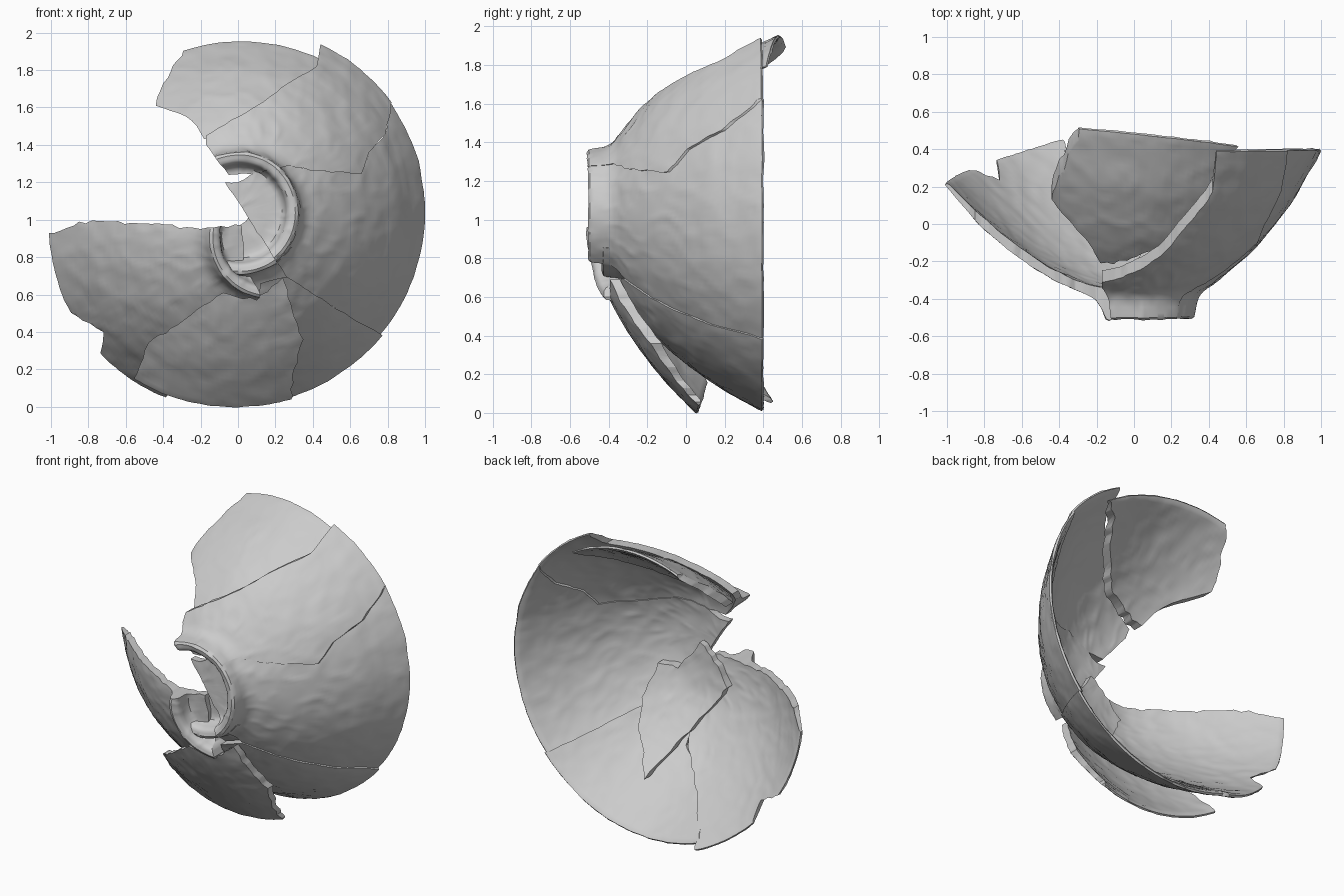
import bpy, bmesh, random
from math import cos, sin, pi, radians
from mathutils import Vector, Matrix, Euler, noise

if "Cube" in bpy.data.objects:
    bpy.data.objects.remove(bpy.data.objects["Cube"])

# Bowl cross-section: radius and depth (outside, foot ring, wall, rim, inside)
PROFILE = [(0, -.40), (.14, -.40), (.245, -.405), (.275, -.485), (.30, -.5), (.33, -.495),
           (.345, -.41), (.38, -.36), (.46, -.3), (.58, -.2), (.68, -.1), (.84, .1),
           (.93, .25), (1.0, .375), (1.005, .392), (.985, .388), (.9, .255), (.79, .1),
           (.64, -.08), (.5, -.21), (.35, -.31), (.2, -.35), (0, -.36)]
PIVOT = Vector((-.01, -.4, 1.04))
SEGS = 230


def smooth_profile():
    """Catmull-Rom through the profile points."""
    p = [Vector(q) for q in PROFILE]
    out = []
    for i in range(len(p) - 1):
        a, b, c, d = p[max(i - 1, 0)], p[i], p[i + 1], p[min(i + 2, len(p) - 1)]
        n = max(2, int((c - b).length / .025))
        for k in range(n):
            t = k / n
            out.append(.5 * (2 * b + (c - a) * t + (2 * a - 5 * b + 4 * c - d) * t * t
                             + (3 * b - a - 3 * c + d) * t ** 3))
    return out + [p[-1]]


def relief(co):
    """Soft unevenness plus fine raised creases."""
    crease = max(0, 1 - 4 * abs(noise.noise(co * 6))) + max(0, 1 - 4 * abs(noise.noise(co * 9 + Vector((5, 2, 7)))))
    return .003 * noise.noise(co * 9) + .003 * crease


def bowl_mesh(matrix):
    """Whole turned bowl, lightly wrinkled, then moved into a shard's pose."""
    bm = bmesh.new()
    rings = []
    for r, y in smooth_profile():
        if r < .001:
            rings.append([bm.verts.new((0, y + .4, 0))] * SEGS)
        else:
            rings.append([bm.verts.new((r * cos(2 * pi * s / SEGS), y + .4,
                                        r * sin(2 * pi * s / SEGS))) for s in range(SEGS)])
    for a, b in zip(rings, rings[1:]):
        for s in range(SEGS):
            t = (s + 1) % SEGS
            bm.faces.new(list(dict.fromkeys((a[s], a[t], b[t], b[s]))))
    bmesh.ops.recalc_face_normals(bm, faces=bm.faces)
    bm.normal_update()
    moves = [(v, v.normal * relief(v.co)) for v in bm.verts]
    for v, d in moves:
        v.co += d
    bm.transform(matrix)
    me = bpy.data.meshes.new("bowl")
    bm.to_mesh(me)
    bm.free()
    return me


def cutter_mesh(outline, rough):
    """Ragged prism along y following the break outline (x, z)."""
    pts = []
    for i, p in enumerate(outline):
        a, b = Vector(p), Vector(outline[(i + 1) % len(outline)])
        e = b - a
        n = max(1, int(e.length / .035))
        side = Vector((-e.y, e.x)).normalized()
        for k in range(n):
            j = random.uniform(-rough, rough) if k else 0
            pts.append(a + e * (k / n) + side * j)
    bm = bmesh.new()
    face = bm.faces.new([bm.verts.new((p.x, -1.5, p.y)) for p in pts])
    ext = bmesh.ops.extrude_face_region(bm, geom=[face])
    top = [g for g in ext["geom"] if isinstance(g, bmesh.types.BMVert)]
    bmesh.ops.translate(bm, verts=top, vec=(0, 3, 0))
    bmesh.ops.recalc_face_normals(bm, faces=bm.faces)
    me = bpy.data.meshes.new("cutter")
    bm.to_mesh(me)
    bm.free()
    return me


def shard(name, outline, shift=(0, 0, 0), tilt=(0, 0, 0), rough=.009):
    """One sherd: posed bowl intersected with its break outline."""
    rot = Euler([radians(a) for a in tilt]).to_matrix().to_4x4()
    ob = bpy.data.objects.new(name, bowl_mesh(Matrix.Translation(PIVOT + Vector(shift)) @ rot))
    cut = bpy.data.objects.new(name + "_cutter", cutter_mesh(outline, rough))
    cut.hide_render = True
    for o in (ob, cut):
        bpy.context.collection.objects.link(o)
    mod = ob.modifiers.new("break", 'BOOLEAN')
    mod.operation, mod.solver, mod.object = 'INTERSECT', 'EXACT', cut
    dg = bpy.context.evaluated_depsgraph_get()
    ob_mesh = bpy.data.meshes.new_from_object(ob.evaluated_get(dg))
    ob.modifiers.clear()
    ob.data = ob_mesh
    bpy.data.objects.remove(cut)
    bpy.ops.object.select_all(action='DESELECT')
    ob.select_set(True)
    bpy.context.view_layer.objects.active = ob
    bpy.ops.object.shade_smooth_by_angle(angle=radians(40))
    return ob


random.seed(4)

# Large right side with half of the foot
shard("right_wall_shard",
      [(.27, 1.295), (.42, 1.265), (.66, 1.25), (.70, 1.36), (.79, 1.46), (.82, 1.70), (1.2, 1.7),
       (1.2, .1), (.76, .385), (.6, .475), (.26, .69), (.21, .77), (.06, 1.0), (-.07, 1.2),
       (.0, 1.2), (.1, 1.26)], rough=.004)

# Upper right shard with the top of the foot ring
shard("upper_right_shard",
      [(-.17, 1.45), (.1, 1.61), (.3, 1.75), (.42, 1.82), (.48, 2.2), (1.1, 2.1), (.83, 1.66),
       (.79, 1.46), (.70, 1.36), (.66, 1.245), (.42, 1.26), (.27, 1.29), (.1, 1.25),
       (-.05, 1.24), (-.17, 1.40)], shift=(.015, -.005, -.01), rough=.004)

# Upper left shard, slipped backwards
shard("upper_left_shard",
      [(-.18, 1.43), (-.22, 1.5), (-.32, 1.57), (-.44, 1.61), (-.40, 1.73), (-.29, 1.91),
       (-.32, 2.3), (.6, 2.3), (.6, 1.8), (.42, 1.76), (.1, 1.53)],
      shift=(-.06, .05, -.065), tilt=(-2.3, 0, -6))

# Left shard, tilted open, with a chipped rim
shard("left_shard",
      [(-1.3, .88), (-.98, .93), (-.85, .99), (-.5, .98), (-.2, .95), (.02, .97), (.03, .78),
       (.12, .6), (.1, .54), (.05, .42), (-.12, .27), (-.36, .1), (-.5, -.2), (-.75, .0),
       (-.73, .31), (-.72, .40), (-.83, .46), (-1.1, .6)],
      shift=(.16, .06, -.12), tilt=(5.5, 0, 13))

# Lower wall shard in place behind the loose one
shard("lower_wall_shard",
      [(.26, .695), (.6, .48), (.76, .39), (1.1, .15), (.8, -.3), (-.5, -.3), (-.38, .1),
       (-.16, .27), (.08, .42), (.12, .66)], shift=(0, .0, -.02), rough=.004)

# Loose bottom shard hanging forward
shard("loose_lower_shard",
      [(-.08, .61), (.1, .57), (.24, .69), (.29, .52), (.35, .36), (.3, .2), (.25, -.3),
       (-.8, -.3), (-.54, .18), (-.48, .34), (-.36, .42), (-.22, .52)],
      shift=(0, -.01, .155), tilt=(-17, 0, 0))

# Foot shard pushed inside the bowl
shard("foot_shard",
      [(-.12, .80), (.01, .97), (.10, 1.04), (.24, .84), (.36, .86), (.40, .66), (.36, .5),
       (.19, .27), (.11, .45), (.0, .62)], shift=(.02, .07, 0))
